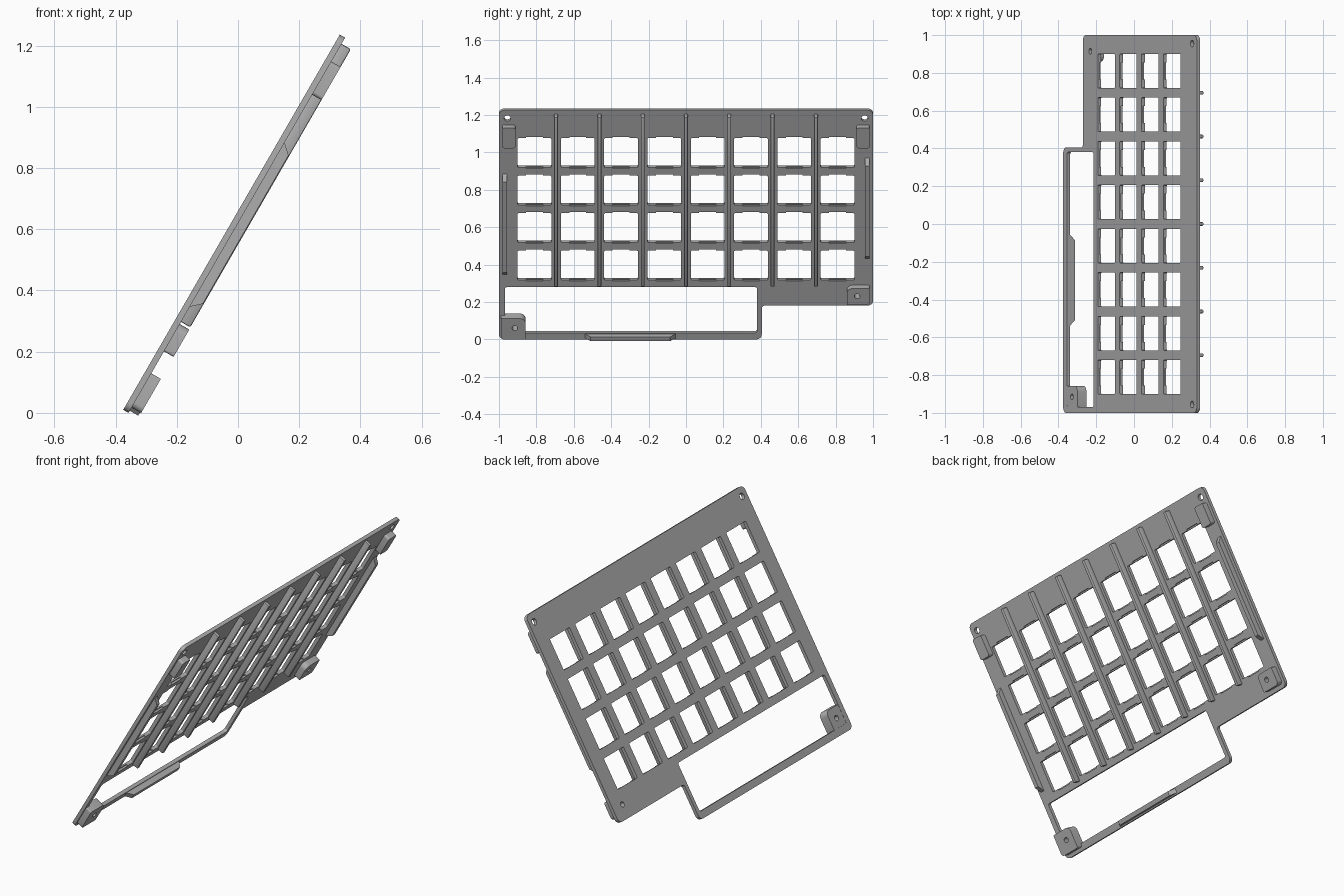
import bpy, bmesh
from math import sin, cos, pi, radians
from mathutils import Vector, Matrix

if "Cube" in bpy.data.objects:
    bpy.data.objects.remove(bpy.data.objects["Cube"])

grey = bpy.data.materials.new("mid grey")
grey.use_nodes = True
GREY = (0.42, 0.42, 0.42, 1)
grey.diffuse_color = GREY
grey.node_tree.nodes["Principled BSDF"].inputs["Base Color"].default_value = GREY

# Tilted frame: u along the width, v up the slope, w out of the underside
S, C = sin(radians(60)), cos(radians(60))
FRAME = Matrix(((0, C, S, -0.375), (1, 0, 0, 0), (0, S, -C, 0.01), (0, 0, 0, 1)))
THICK, DEEP = 0.02, 0.055
PITCH, HALF = 0.2315, 0.09
parts = []


def rounded(corners, steps=6):
    """Round each (a, b, radius) corner of a right-angled outline."""
    out = []
    for i, (a, b, r) in enumerate(corners):
        p = Vector((a, b))
        if not r:
            out.append(p)
            continue
        before = (Vector(corners[i - 1][:2]) - p).normalized()
        after = (Vector(corners[(i + 1) % len(corners)][:2]) - p).normalized()
        c = p + r * (before + after)
        for k in range(steps + 1):
            t = k / steps * pi / 2
            out.append(c - r * (before * sin(t) + after * cos(t)))
    return out


def rect(a0, a1, b0, b1, r=0.0):
    return rounded([(a0, b0, r), (a1, b0, r), (a1, b1, r), (a0, b1, r)])


def circle(a, b, r, n=20):
    return [Vector((a + r * cos(2 * pi * k / n), b + r * sin(2 * pi * k / n))) for k in range(n)]


def extrude(name, outlines, lo, hi, order="uvw"):
    """Extrude closed outlines; order names the axes of outline and extrusion."""
    bm = bmesh.new()
    for pts in outlines:
        rings = []
        for h in (lo, hi):
            ring = []
            for p in pts:
                d = dict(zip(order, (p[0], p[1], h)))
                ring.append(bm.verts.new(FRAME @ Vector((d["u"], d["v"], d["w"]))))
            rings.append(ring)
        bm.faces.new(rings[0])
        bm.faces.new(rings[1])
        for i in range(len(pts)):
            j = (i + 1) % len(pts)
            bm.faces.new((rings[0][i], rings[0][j], rings[1][j], rings[1][i]))
    bmesh.ops.recalc_face_normals(bm, faces=bm.faces)
    me = bpy.data.meshes.new(name)
    bm.to_mesh(me)
    bm.free()
    me.materials.append(grey)
    ob = bpy.data.objects.new(name, me)
    bpy.context.collection.objects.link(ob)
    parts.append(ob)
    return ob


def apply(ob, mod):
    bpy.context.view_layer.objects.active = ob
    bpy.ops.object.modifier_apply(modifier=mod.name)


def cut(ob, outlines, lo, hi):
    cutter = extrude("cutter", outlines, lo, hi)
    parts.remove(cutter)
    cutter.hide_render = True
    mod = ob.modifiers.new("cut", "BOOLEAN")
    mod.operation, mod.solver, mod.object = "DIFFERENCE", "EXACT", cutter
    apply(ob, mod)
    bpy.data.objects.remove(cutter)


def soften(ob, width):
    mod = ob.modifiers.new("soft", "BEVEL")
    mod.width, mod.segments = width, 2
    apply(ob, mod)


# Plate with stepped outline
plate = extrude("plate", [rounded([
    (-1, 0, 0.03), (0.405, 0, 0.03), (0.405, 0.208, 0.015),
    (1, 0.208, 0.03), (1, 1.415, 0.03), (-1, 1.415, 0.03)])], 0, THICK)

# Key openings, lower window and screw holes
cells = [((i - 3.5) * PITCH, 1.152 - j * PITCH) for i in range(8) for j in range(4)]
holes = [rect(u - HALF, u + HALF, v - HALF, v + HALF, 0.005) for u, v in cells]
holes.append(rect(-0.968, 0.38, 0.04, 0.323, 0.012))
holes += [circle(s * 0.955, 1.365, 0.018) for s in (-1, 1)]
holes.append(circle(0.915, 0.287, 0.015))
cut(plate, holes, -0.05, 0.1)

# Clip reliefs on the underside of each opening
cut(plate, [rect(u - 0.045, u + 0.045, v - HALF - 0.008, v + HALF + 0.008)
            for u, v in cells], 0.009, 0.1)

# Stiffening ribs between the columns
for k in range(-3, 4):
    rib = extrude("rib", [rect(0.343, 1.392, 0.012, DEEP)],
                  k * PITCH - 0.01, k * PITCH + 0.01, "vwu")
    soften(rib, 0.005)


# Rails with sloping ends
def rail(name, start, end, lo, hi, order):
    pts = [(start, 0.015), (end, 0.015), (end, 0.02), (end - 0.03, DEEP - 0.003),
           (start + 0.03, DEEP - 0.003), (start, 0.02)]
    extrude(name, [pts], lo, hi, order)


rail("right_rail", 0.40, 1.02, -0.982, -0.957, "vwu")
rail("left_rail", 0.50, 1.12, 0.957, 0.982, "vwu")
rail("lower_rail", -0.54, -0.055, 0.008, 0.034, "uwv")

# Upper corner feet
for side, s in (("right", -1), ("left", 1)):
    u0, u1 = sorted((s * 0.982, s * 0.912))
    extrude(side + "_upper_foot", [rect(u0, u1, 1.2, 1.325, 0.012)], 0.015, DEEP)

# Lower screw bosses, each with one large rounded inner corner
boss = extrude("left_lower_boss", [rounded([
    (0.86, 0.232, 0.008), (0.982, 0.232, 0.02), (0.982, 0.335, 0.008),
    (0.86, 0.335, 0.03)])], 0.015, 0.056)
cut(boss, [circle(0.915, 0.287, 0.015)], -0.05, 0.1)
boss = extrude("right_lower_boss", [rounded([
    (-0.99, 0.02, 0.02), (-0.858, 0.02, 0.008), (-0.858, 0.149, 0.03),
    (-0.99, 0.149, 0.008)])], 0.001, 0.056)
cut(boss, [circle(-0.915, 0.09, 0.015)], -0.05, 0.1)

# Smooth the rounded corners, keep edges sharp
bpy.ops.object.select_all(action="DESELECT")
for ob in parts:
    ob.select_set(True)
bpy.context.view_layer.objects.active = plate
bpy.ops.object.shade_smooth_by_angle(angle=radians(30))
